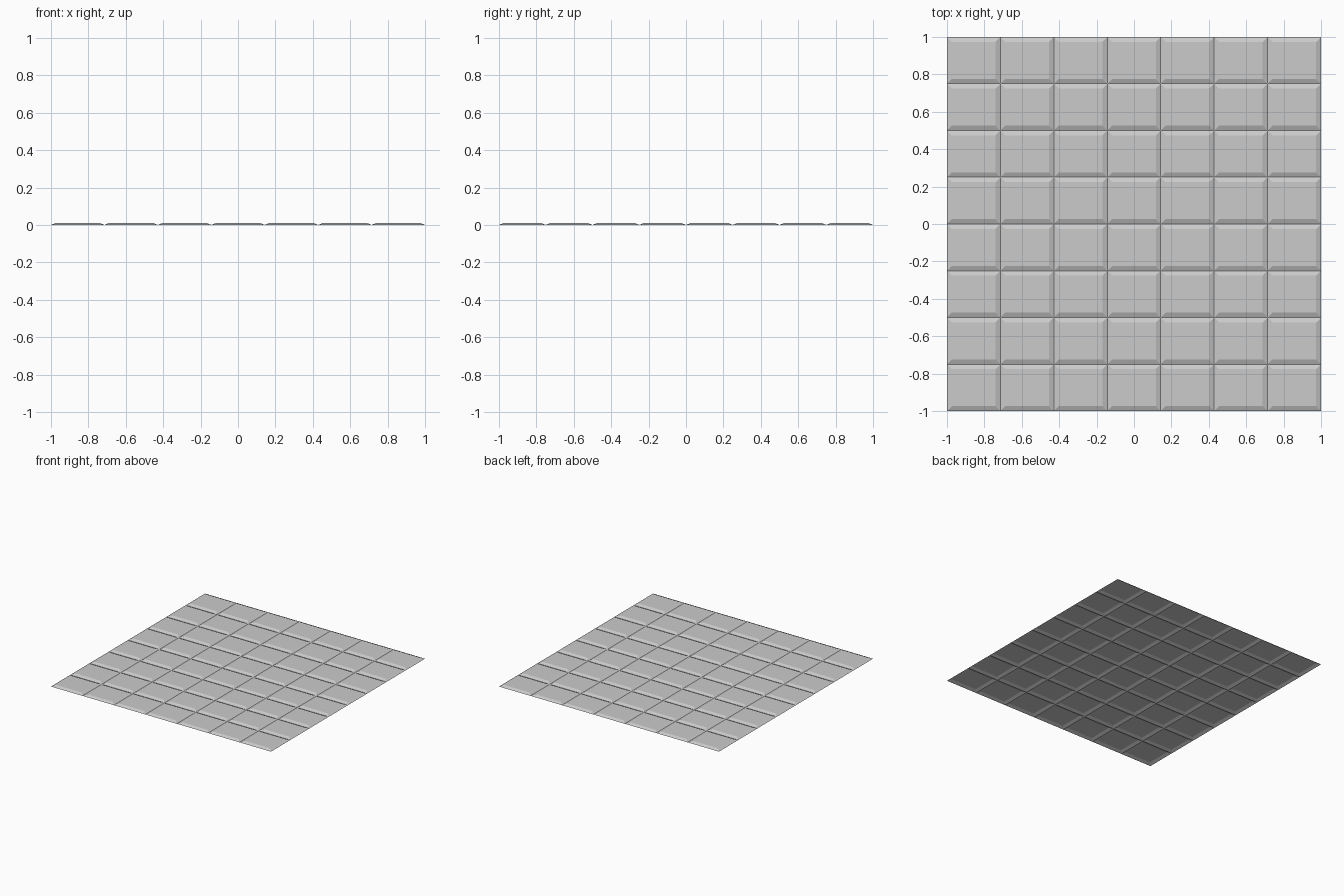
import bpy, bmesh
from mathutils import Matrix

if "Cube" in bpy.data.objects:
    bpy.data.objects.remove(bpy.data.objects["Cube"])

COLS, ROWS = 7, 8
BEVEL, HEIGHT = 0.026, 0.011

# Flat sheet divided into tiles
bm = bmesh.new()
bmesh.ops.create_grid(bm, x_segments=COLS, y_segments=ROWS, size=1.0)

# Raise a pillowed panel in each tile with sloped sides
tiles = bm.faces[:]
bmesh.ops.inset_individual(bm, faces=tiles, thickness=BEVEL, use_even_offset=True)
top_verts = {v for f in tiles for v in f.verts}
for v in top_verts:
    v.co.z = HEIGHT
bmesh.ops.recalc_face_normals(bm, faces=bm.faces[:])
if sum(f.normal.z for f in bm.faces) < 0:
    bmesh.ops.reverse_faces(bm, faces=bm.faces[:])

mesh = bpy.data.meshes.new("tiled_panel")
bm.to_mesh(mesh)
bm.free()
obj = bpy.data.objects.new("tiled_panel", mesh)
bpy.context.collection.objects.link(obj)
